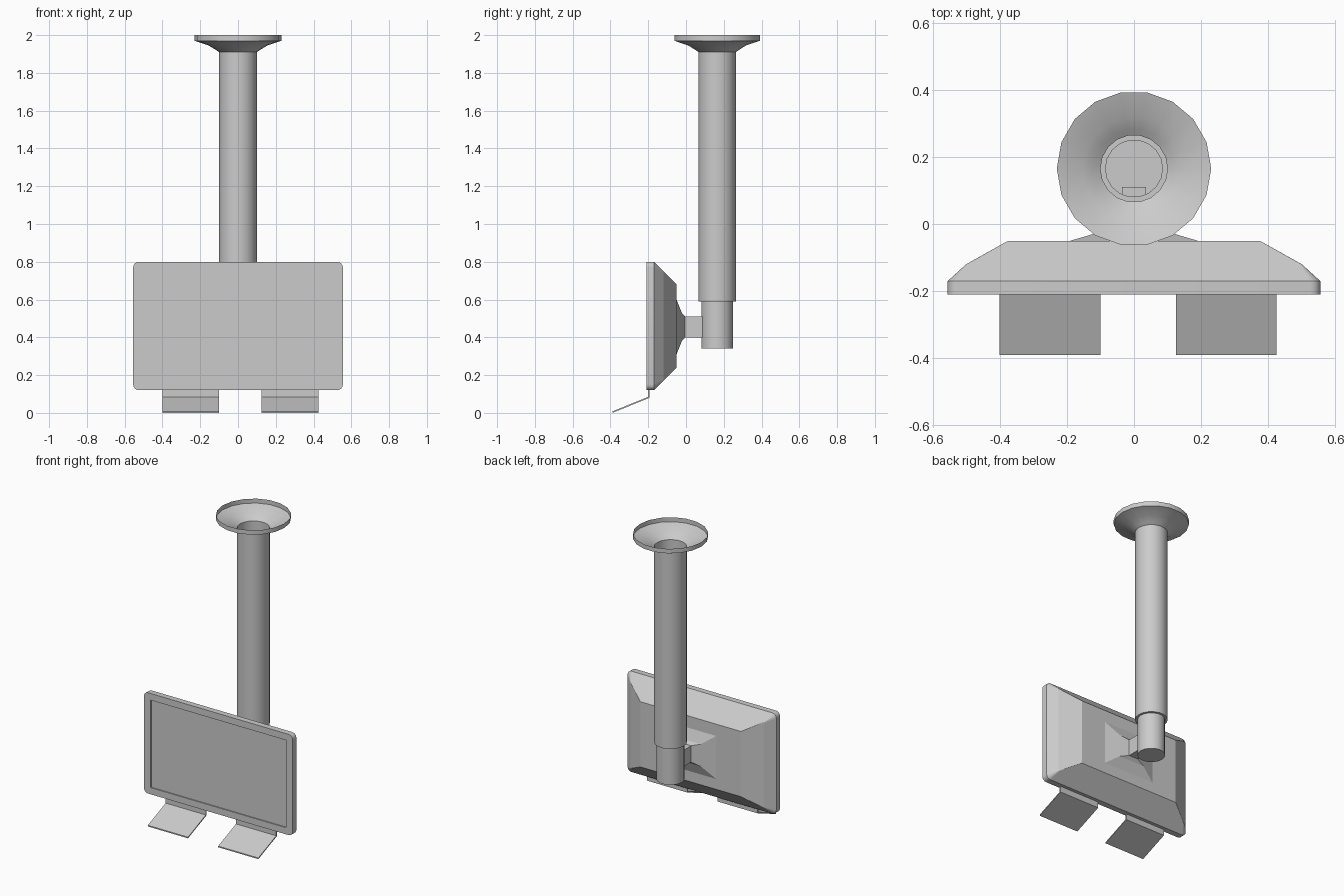
import bpy, bmesh, math

if "Cube" in bpy.data.objects:
    bpy.data.objects.remove(bpy.data.objects["Cube"])

POLE_Y = 0.165
SCREEN_Z = 0.46


def finish(name, bm, smooth_angle=None):
    bmesh.ops.remove_doubles(bm, verts=bm.verts, dist=1e-5)
    bmesh.ops.recalc_face_normals(bm, faces=bm.faces)
    mesh = bpy.data.meshes.new(name)
    bm.to_mesh(mesh)
    bm.free()
    ob = bpy.data.objects.new(name, mesh)
    bpy.context.collection.objects.link(ob)
    if smooth_angle:
        bpy.ops.object.select_all(action='DESELECT')
        ob.select_set(True)
        bpy.context.view_layer.objects.active = ob
        bpy.ops.object.shade_smooth_by_angle(angle=math.radians(smooth_angle))
    return ob


def loft(bm, rings, cap_start=False, cap_end=False):
    """Skin a list of closed rings with equal point counts."""
    loops = [[bm.verts.new(p) for p in ring] for ring in rings]
    n = len(loops[0])
    for a, b in zip(loops, loops[1:]):
        for i in range(n):
            j = (i + 1) % n
            bm.faces.new((a[i], a[j], b[j], b[i]))
    if cap_start:
        bm.faces.new(loops[0])
    if cap_end:
        bm.faces.new(loops[-1])


def circle(r, z, n=18):
    return [(r * math.cos(2 * math.pi * i / n),
             POLE_Y + r * math.sin(2 * math.pi * i / n), z) for i in range(n)]


def rounded_rect(hx, hz, y, r, seg=4):
    """Upright rectangle in the xz plane with rounded corners."""
    pts = []
    for k, (sx, sz) in enumerate(((1, 1), (-1, 1), (-1, -1), (1, -1))):
        for s in range(seg + 1):
            a = math.pi / 2 * (k + s / seg)
            pts.append((sx * (hx - r) + r * math.cos(a), y,
                        SCREEN_Z + sz * (hz - r) + r * math.sin(a)))
    return pts


def rect(hx, hz, y, z):
    return [(hx, y, z + hz), (-hx, y, z + hz), (-hx, y, z - hz), (hx, y, z - hz)]


# Ceiling pole: stepped tube with an open flared flange at the top
bm = bmesh.new()
profile = [(0.085, 0.34), (0.085, 0.59), (0.1, 0.59), (0.1, 1.91),
           (0.118, 1.922), (0.155, 1.945), (0.23, 1.97), (0.23, 2.0)]
loft(bm, [circle(r, z) for r, z in profile], cap_start=True)
finish("ceiling_pole", bm, 35)

# Screen bezel with a slightly recessed display
bm = bmesh.new()
loft(bm, [rounded_rect(0.505, 0.295, -0.203, 0.001),
          rounded_rect(0.505, 0.295, -0.21, 0.001),
          rounded_rect(0.555, 0.34, -0.21, 0.03),
          rounded_rect(0.555, 0.34, -0.17, 0.03)], cap_start=True)
finish("screen_bezel", bm, 30)

# Tapered rear housing
bm = bmesh.new()
loft(bm, [rounded_rect(0.555, 0.34, -0.17, 0.03),
          rounded_rect(0.50, 0.29, -0.12, 0.004),
          rounded_rect(0.375, 0.22, -0.05, 0.0)], cap_end=True)
finish("rear_housing", bm)

# Mounting arm flaring into a pyramid plate
bm = bmesh.new()
arm = [(0.19, 0.145, -0.05), (0.095, 0.075, -0.022),
       (0.035, 0.055, -0.005), (0.035, 0.055, 0.11)]
loft(bm, [rect(hx, hz, y, 0.455) for hx, hz, y in arm], True, True)
finish("mounting_arm", bm)

# Two bent flaps hanging under the screen
flap = [(-0.2, 0.13), (-0.2, 0.085), (-0.39, 0.008),
        (-0.39, 0.0), (-0.192, 0.08), (-0.192, 0.13)]
for name, x0, x1 in (("left_flap", -0.4, -0.1), ("right_flap", 0.125, 0.425)):
    bm = bmesh.new()
    loft(bm, [[(x, y, z) for y, z in flap] for x in (x0, x1)], True, True)
    finish(name, bm)
